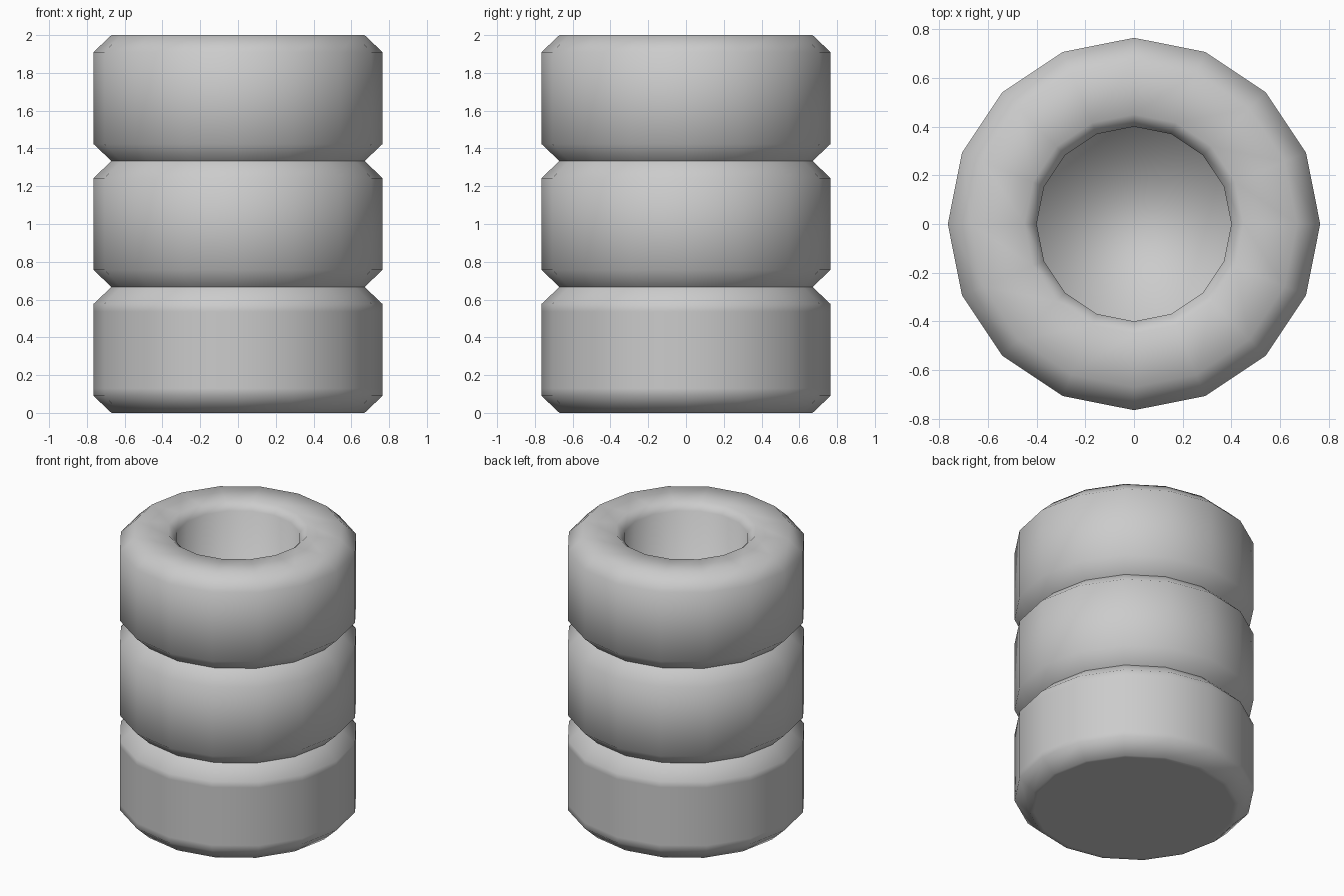
import bpy, bmesh, math

cube = bpy.data.objects.get("Cube")
if cube:
    bpy.data.objects.remove(cube)

SIDES = 16
OUTER, SHOULDER = 0.765, 0.67
HOLE, LIP = 0.40, 0.45
HEIGHT = 2 / 3
BEVEL = 0.09

rubber = bpy.data.materials.new("grey rubber")
rubber.use_nodes = True
rubber.diffuse_color = (0.6, 0.6, 0.6, 1)
rubber.node_tree.nodes["Principled BSDF"].inputs["Base Color"].default_value = (0.6, 0.6, 0.6, 1)


def lathe(name, profile, cap_start=False, cap_end=False):
    """Spin (radius, z) points around z, optionally closing the ends."""
    bm = bmesh.new()
    rings = []
    for r, z in profile:
        angles = [2 * math.pi * i / SIDES for i in range(SIDES)]
        rings.append([bm.verts.new((r * math.cos(a), r * math.sin(a), z)) for a in angles])
    for low, high in zip(rings, rings[1:]):
        for i in range(SIDES):
            j = (i + 1) % SIDES
            bm.faces.new((low[i], low[j], high[j], high[i]))
    if cap_start:
        bm.faces.new(rings[0][::-1])
    if cap_end:
        bm.faces.new(rings[-1])
    for f in bm.faces:
        f.smooth = True
    mesh = bpy.data.meshes.new(name)
    bm.to_mesh(mesh)
    bm.free()
    mesh.materials.append(rubber)
    obj = bpy.data.objects.new(name, mesh)
    bpy.context.collection.objects.link(obj)


def tread(base):
    """Outer wall of one tyre with bevelled shoulders."""
    top = base + HEIGHT
    return [(SHOULDER, base), (OUTER, base + BEVEL), (OUTER, top - BEVEL), (SHOULDER, top)]


# Bottom tyre: closed underside, crisp straight wall
low = tread(0)
low[2:2] = [(OUTER, 0.13), (OUTER, HEIGHT - 0.13)]
lathe("bottom_tyre", [(SHOULDER - 0.03, 0)] + low, cap_start=True)

# Middle tyre: only its tread is exposed
lathe("middle_tyre", tread(HEIGHT))

# Top tyre: tread, flat sidewall, rounded lip and a deep well with a floor
well = [(LIP, 2), (HOLE, 1.95), (HOLE, 0.67)]
lathe("top_tyre", tread(2 * HEIGHT) + well, cap_end=True)
